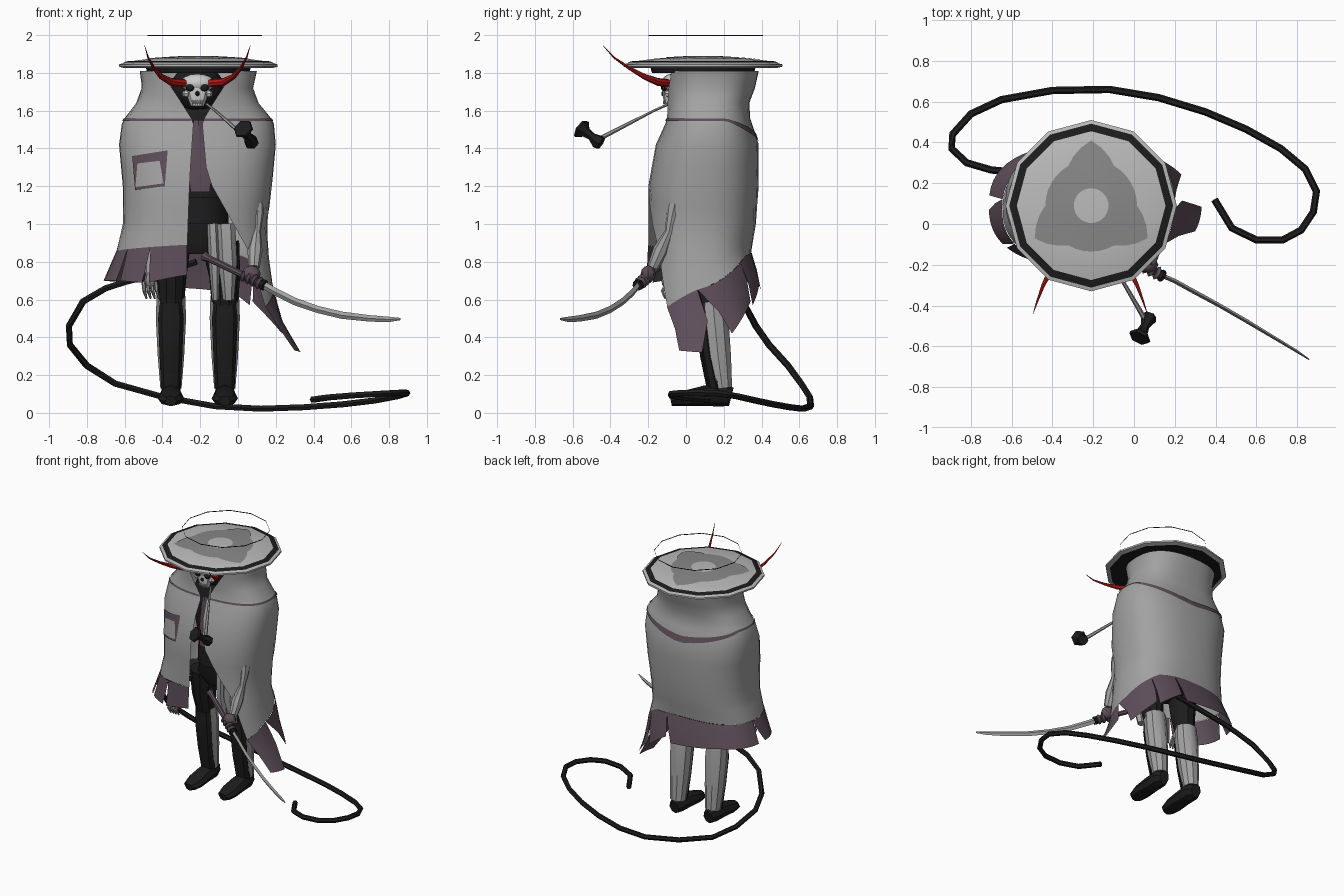
import bpy, bmesh
from math import sin, cos, pi, acos, radians
from mathutils import Vector

CX = -0.21            # body axis
E = 2.5               # squareness of the cloak section


def mat(name, c):
    m = bpy.data.materials.new(name)
    m.diffuse_color = (*c, 1)
    return m


PURPLE = mat("purple_cloth", (0.11, 0.075, 0.10))
BLACK = mat("black", (0.012, 0.012, 0.013))
RED = mat("red", (0.5, 0.01, 0.01))
DARK = mat("dark_grey", (0.25, 0.25, 0.25))
GREY = mat("cloak_grey", (0.36, 0.36, 0.36))
BONE = mat("bone", (0.6, 0.6, 0.58))


def make(name, verts, faces, m=None, angle=35):
    me = bpy.data.meshes.new(name)
    me.from_pydata([tuple(v) for v in verts], [], faces)
    bm = bmesh.new()
    bm.from_mesh(me)
    bmesh.ops.remove_doubles(bm, verts=bm.verts, dist=1e-5)
    bmesh.ops.recalc_face_normals(bm, faces=bm.faces)
    bm.to_mesh(me)
    bm.free()
    ob = bpy.data.objects.new(name, me)
    bpy.context.collection.objects.link(ob)
    me.materials.append(m or GREY)
    bpy.ops.object.select_all(action='DESELECT')
    ob.select_set(True)
    bpy.context.view_layer.objects.active = ob
    bpy.ops.object.shade_smooth_by_angle(angle=radians(angle))
    return ob


def grid(name, rows, m=None, wrap=False, caps=False):
    n = len(rows[0])
    f = [(i*n+j, i*n+(j+1) % n, (i+1)*n+(j+1) % n, (i+1)*n+j)
         for i in range(len(rows)-1) for j in range(n if wrap else n-1)]
    if caps:
        f += [tuple(range(n)), tuple(range((len(rows)-1)*n, len(rows)*n))]
    return make(name, [v for r in rows for v in r], f, m)


def sweep(name, pts, radii, m=None, n=8, up=(0, 0, 1)):
    """Tube along pts; each radius is r or (sideways, up)."""
    P, up, rows = [Vector(p) for p in pts], Vector(up), []
    for i, p in enumerate(P):
        t = (P[min(i+1, len(P)-1)] - P[max(i-1, 0)]).normalized()
        s = t.cross(up).normalized()
        w = s.cross(t)
        r = radii[i] if isinstance(radii, list) else radii
        a, b = r if isinstance(r, tuple) else (r, r)
        rows.append([p + s*a*cos(2*pi*k/n) + w*b*sin(2*pi*k/n) for k in range(n)])
    return grid(name, rows, m, True, True)


def lathe(name, prof, c, m=None, n=12):
    return grid(name, [[(c[0]+r*cos(2*pi*k/n), c[1]+r*sin(2*pi*k/n), c[2]+z)
                        for k in range(n)] for r, z in prof], m, True)


def ball(name, c, s, m=None, u=12, v=8):
    rows = [[(c[0]+s[0]*sin(pi*i/v)*cos(2*pi*k/u), c[1]+s[1]*sin(pi*i/v)*sin(2*pi*k/u),
              c[2]+s[2]*cos(pi*i/v)) for k in range(u)] for i in range(v+1)]
    return grid(name, rows, m, True)


def interp(tab, z):
    z = max(tab[0][0], min(tab[-1][0], z))
    for a, b in zip(tab, tab[1:]):
        if z <= b[0]:
            t = (z-a[0])/(b[0]-a[0])
            return [p+(q-p)*t for p, q in zip(a[1:], b[1:])]


# cloak silhouette: z, xmin, xmax, ymin, ymax  /  opening: z, right edge x, left edge x
PROF = [(.32, -.75, .33, -.22, .42), (.42, -.74, .26, -.22, .41), (.57, -.72, .20, -.21, .40),
        (.7, -.71, .18, -.21, .39), (.85, -.645, .16, -.20, .345), (1.0, -.61, .155, -.20, .37),
        (1.2, -.61, .18, -.20, .385), (1.42, -.63, .20, -.16, .385), (1.53, -.615, .19, -.11, .35),
        (1.56, -.60, .175, -.10, .34), (1.64, -.54, .11, -.10, .335), (1.72, -.51, .08, -.105, .365),
        (1.81, -.52, .10, -.11, .385)]
OPEN = [(.33, .25, -.27), (.57, .14, -.27), (.85, .06, -.27), (1.25, -.165, -.255),
        (1.54, -.19, -.235), (1.66, -.12, -.31), (1.81, -.02, -.41)]


def section(a, z, out):
    x0, x1, y0, y1 = interp(PROF, z)
    c, s = cos(a), sin(a)
    rx = (x1-CX if c > 0 else CX-x0) + out
    ry = (y1-y0)/2 + out
    g = lambda v: (1 if v > 0 else -1)*abs(v)**(2/E)
    return Vector((CX+rx*g(c), (y0+y1)/2+ry*g(s), z))


def ang(x, z):
    x0, x1 = interp(PROF, z)[:2]
    c = (x-CX)/(x1-CX if x > CX else CX-x0)
    return acos(max(-1, min(1, (1 if c > 0 else -1)*abs(c)**(E/2))))


def surf(u, z, out=0.0):
    xr, xl = interp(OPEN, z)
    a, b = -ang(xr, z), 2*pi-ang(xl, z)
    return section(a+(b-a)*u, z, out)


U = lambda deg: (deg+38)/303
HEM = [(-38, .56), (0, .66), (60, .83), (90, .85), (180, .85), (265, .89)]
hem = lambda u: interp(HEM, u*303-38)[0]

# cloak body
COL = [i/36 for i in range(37)]
rows = [[surf(u, z) for u in COL] for z in (1.81, 1.72, 1.64, 1.56, 1.53, 1.42, 1.3, 1.2, 1.1, 1.0)]
rows += [[surf(u, 1.0+(hem(u)-1.0)*t) for u in COL] for t in (.33, .67, 1)]
grid("cloak", rows)

# ragged hem panels: top angles, bottom angles, bottom heights
for i, (a0, a1, b0, b1, z0, z1) in enumerate([
        (-38, -3, -24, -4, .33, .32), (-3, 48, 16, 48, .42, .59), (48, 80, 51, 80, .57, .69),
        (80, 122, 84, 122, .65, .69), (122, 176, 122, 174, .69, .70), (176, 215, 182, 213, .70, .70),
        (215, 240, 218, 238, .70, .69), (240, 265, 243, 265, .69, .73)]):
    strip = []
    for t in (0, .5, 1):
        row = []
        for k in range(9):
            s = k/8
            u = U((a0+(a1-a0)*s)*(1-t)+(b0+(b1-b0)*s)*t)
            top = hem(U(a0+(a1-a0)*s))
            row.append(surf(u, top+(z0+(z1-z0)*s-top)*t, .002))
        strip.append(row)
    grid(f"hem_panel_{i}", strip, PURPLE)

# yoke trim, dipping to a point at the back
YOKE = [(-88, 1.558, .012), (20, 1.558, .014), (90, 1.475, .045), (160, 1.558, .014), (267, 1.558, .012)]
trim = []
for k in range(3):
    row = []
    for j in range(72):
        a = -88+j*5
        z, h = interp(YOKE, a)
        row.append(section(radians(a), z-h*k/2, .005))
    trim.append(row)
grid("yoke_trim", trim, PURPLE)


# patch pocket on the front left panel
def patch(name, c, out, m=None):
    g = []
    for i in range(5):
        row = []
        for j in range(5):
            s, t = j/4, i/4
            x, z = [(c[0][k]*(1-s)+c[1][k]*s)*(1-t)+(c[3][k]*(1-s)+c[2][k]*s)*t for k in (0, 1)]
            row.append(section(-ang(x, z), z, out))
        g.append(row)
    grid(name, g, m)


patch("pocket_border", [(-.555, 1.36), (-.37, 1.39), (-.385, 1.2), (-.54, 1.18)], .006, PURPLE)
patch("pocket", [(-.525, 1.32), (-.41, 1.335), (-.39, 1.215), (-.535, 1.195)], .01)

# hat, black rim band, dark patch on top and floating ring
HC = (CX, .09, 0)
DOME = [(0, 1.888), (.1, 1.886), (.25, 1.876), (.37, 1.86), (.42, 1.845)]
lathe("hat", DOME + [(.42, 1.833), (.39, 1.825)], HC, mat("hat_grey", (.5, .5, .5)))
lathe("hat_underside", [(.39, 1.825), (.28, 1.835), (.27, 1.80), (0, 1.80)], HC, BLACK)
lathe("hat_band", [(.365, 1.864), (.402, 1.855)], HC, BLACK)
decal = [[], [], []]
for k in range(36):
    d = min(abs((k*10-90-q+180) % 360-180) for q in (0, 120, 240))
    d = min(abs((k*10-q+180) % 360-180) for q in (90, 210, 330))
    R = .225+.095*max(0, 1-d/30)
    for row, r in zip(decal, (.085, (.085+R)/2, R)):
        a = radians(k*10)
        row.append((CX+r*cos(a), .09+r*sin(a), interp(DOME, r)[0]+.003))
grid("hat_patch", decal, DARK, True)
lathe("floating_ring", [(.303, 1.994), (.303, 2.0)], (-.175, .105, 0), BLACK)

# head and skull mask
SX = -.215
ball("head", (SX, .05, 1.72), (.14, .13, .13), BLACK)
ball("skull_cranium", (SX, -.075, 1.745), (.092, .055, .05), BONE)
sweep("skull_jaw", [(SX, -.08, 1.74), (SX, -.088, 1.68), (SX, -.085, 1.625)],
      [(.07, .04), (.055, .037), (.035, .025)], BONE, 8, (0, 1, 0))
ball("nose_hole", (SX, -.122, 1.69), (.012, .01, .014), BLACK, 6, 4)
for s in (-1, 1):
    ball("eye_socket", (SX+s*.038, -.115, 1.722), (.024, .018, .02), BLACK, 8, 6)
    ball("cheek", (SX+s*.06, -.09, 1.69), (.022, .025, .02), BONE, 6, 4)
    sweep("horn", [(SX+s*x, y, z) for x, y, z in [(.06, -.09, 1.745), (.14, -.15, 1.752), (.19, -.22, 1.78),
          (.23, -.30, 1.825), (.26, -.38, 1.88), (.28, -.44, 1.945)]],
          [.022, .021, .015, .009, .005, .001], RED, 8)
for k in range(5):
    ball("tooth", (SX-.024+k*.012, -.117, 1.645), (.005, .006, .012), BONE, 6, 4)

# smoking pipe
sweep("pipe_stem", [(-.165, -.09, 1.635), (-.12, -.17, 1.6), (.055, -.47, 1.445)], [.007, .007, .013], None, 6)
sweep("pipe_bowl", [(.075, -.45, 1.425), (.07, -.465, 1.435), (.055, -.50, 1.463), (.04, -.53, 1.485),
                    (.03, -.55, 1.50), (.025, -.56, 1.507)], [.036, .04, .022, .028, .056, .052], BLACK, 6)

# torso, belt and scarf
sweep("torso", [(CX, .1, z) for z in (.84, .9, 1.1, 1.4, 1.56, 1.7)],
      [(.12, .10), (.17, .13), (.15, .12), (.22, .15), (.2, .13), (.07, .07)], BLACK, 12, (0, 1, 0))
sweep("belt", [(CX, .09, 1.0), (CX, .09, 1.14)], [(.16, .15), (.155, .145)], BLACK, 12, (0, 1, 0))
sweep("scarf", [(CX, -.09, 1.55), (CX, -.10, 1.42), (-.2, -.1, 1.24), (-.2, -.1, 1.17)],
      [(.025, .012), (.035, .012), (.06, .012), (.05, .01)], PURPLE, 4, (0, 1, 0))
for x, w in ((-.125, .03), (-.055, .05)):
    sweep("hip_plate", [(x-.01, -.01, 1.0), (x, -.025, .8), (x+.005, .02, .6)],
          [(w, .035), (w, .035), (w*.6, .025)], None, 6, (0, 1, 0))

# legs: thigh, shin, grey calf guard and boot
for x, dy in ((-.355, 0), (-.07, .01)):
    Y = (0, 1, 0)
    sweep("thigh", [(x*.9-.03, .1, .9), (x, .1, .72), (x, .125, .58)], [(.10, .11), (.082, .085), (.07, .065)], BLACK, 10, Y)
    sweep("shin", [(x, .12+dy, .64), (x, .12+dy, .5), (x, .14+dy, .3), (x, .16+dy, .12)],
          [(.068, .055), (.072, .06), (.06, .055), (.05, .05)], BLACK, 8, Y)
    sweep("calf_guard", [(x, .13+dy, .62), (x, .14+dy, .5), (x, .16+dy, .3), (x, .182+dy, .13)],
          [(.076, .072), (.08, .078), (.07, .072), (.056, .055)], None, 10, Y)
    sweep("shin_plate", [(x, .09+dy, .58), (x, .09+dy, .5), (x, .115+dy, .3), (x, .15+dy, .13)],
          [(.06, .036), (.068, .04), (.06, .04), (.052, .04)], BLACK, 8, Y)
    sweep("boot", [(x, .24, .085), (x, .2, .095), (x, .1, .09), (x, .0, .077), (x, -.06, .067), (x, -.08, .063)],
          [(.04, .05), (.06, .06), (.062, .055), (.07, .042), (.055, .032), (.03, .028)], BLACK, 8)

# sword
sweep("sword_blade", [(.12, -.245, .685), (.2, -.28, .64), (.3, -.335, .59), (.42, -.40, .548), (.55, -.475, .517),
                      (.7, -.565, .5), (.8, -.625, .495), (.86, -.665, .497)],
      [(.011, .02)]*3+[(.01, .019)]*2+[(.008, .017), (.007, .014), (.003, .006)], None, 4)
G0, G1 = Vector((-.18, -.08, .83)), Vector((.13, -.25, .68))
sweep("sword_grip", [G0, G0.lerp(G1, .08), G1], [.026, .018, .018], PURPLE, 8)
sweep("sword_guard", [G1, G1+(G1-G0)*.04], .03, BLACK, 8)

# sword arm: forearm guard, hand and wrapped fingers
sweep("forearm_guard", [(.10, -.06, 1.10), (.105, -.07, 1.06), (.10, -.09, .96), (.09, -.135, .86), (.085, -.175, .77)],
      [(.038, .04), (.032, .034), (.02, .022), (.04, .04), (.03, .03)], None, 8, (0, 1, 0))
ball("right_hand", (.07, -.20, .735), (.05, .04, .045), PURPLE, 8, 6)
for k in range(4):
    p = G0.lerp(G1, .69+.085*k)
    d = (G1-G0)*.03
    sweep("right_finger", [p-d, p, p+d], [.026, .036, .026], PURPLE, 8)

# hanging hand under the left hem
sweep("left_arm", [(-.46, .0, 1.1), (-.46, -.06, .85), (-.465, -.09, .73)], [.045, .04, .025], None, 8, (0, 1, 0))
ball("left_hand", (-.465, -.10, .70), (.032, .03, .045), DARK, 8, 6)
for k in range(4):
    x = -.50+k*.022
    sweep("left_finger", [(x, -.10, .69), (x+.004, -.125, .645), (x+.016, -.11, .605)], [.011, .01, .005], DARK, 6, (0, 1, 0))

# long tail
TAIL = [(-.22, .2, .8), (-.42, .24, .735), (-.59, .255, .695), (-.7, .265, .66), (-.82, .30, .59), (-.895, .37, .46),
        (-.89, .44, .36), (-.8, .54, .25), (-.65, .61, .155), (-.4, .655, .085), (-.12, .66, .035), (.12, .62, .022),
        (.35, .55, .03), (.55, .465, .045), (.72, .37, .065), (.84, .27, .088), (.895, .16, .105), (.88, .06, .108),
        (.82, -.03, .105), (.73, -.078, .10), (.6, -.078, .092), (.48, -.02, .082), (.395, .12, .07)]
sweep("tail", TAIL, .018, BLACK, 6)
